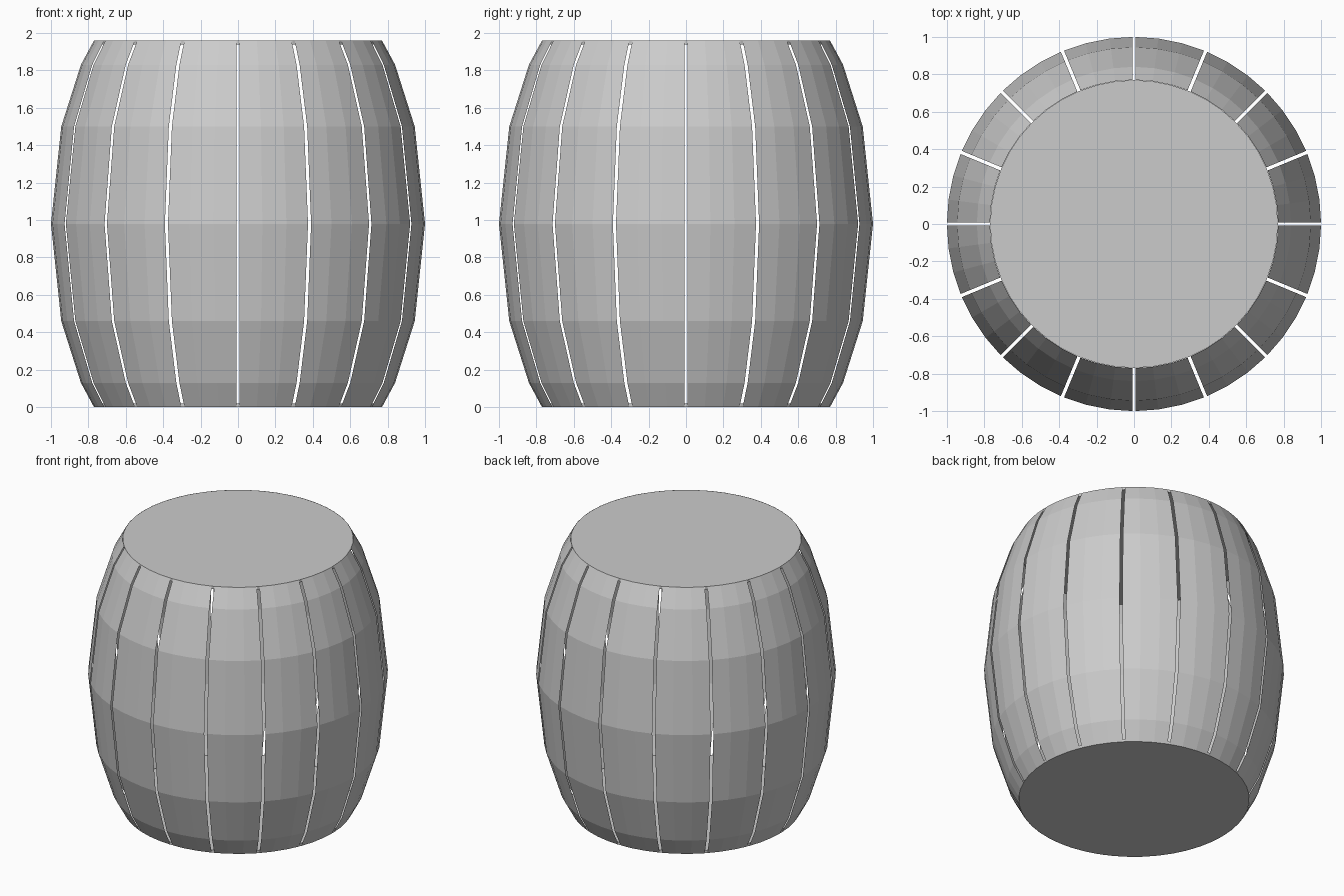
import bpy
import bmesh
import math

cube = bpy.data.objects.get("Cube")
if cube:
    bpy.data.objects.remove(cube, do_unlink=True)

grey = bpy.data.materials.new("plain grey")
grey.use_nodes = True
colour = (0.6, 0.6, 0.6, 1)
grey.diffuse_color = colour
grey.node_tree.nodes["Principled BSDF"].inputs["Base Color"].default_value = colour

STAVES = 16
FACETS = 3
GAP = 0.018
HEIGHT = 1.96
MID = HEIGHT / 2

# Barrel outline: radius and height, lower half mirrored to the upper half
lower = [(0.77, 0), (0.84, 0.13), (0.945, 0.46)]
profile = lower + [(1.0, MID)] + [(r, HEIGHT - z) for r, z in reversed(lower)]


def add_object(name, bm):
    mesh = bpy.data.meshes.new(name)
    bm.to_mesh(mesh)
    bm.free()
    mesh.materials.append(grey)
    obj = bpy.data.objects.new(name, mesh)
    bpy.context.collection.objects.link(obj)
    return obj


# One thin curved stave between two open slots
def add_stave(index):
    bm = bmesh.new()
    step = 2 * math.pi / STAVES
    rows = []
    for r, z in profile:
        edge = math.asin(GAP / 2 / r)
        row = []
        for k in range(FACETS + 1):
            a = index * step + step * k / FACETS
            if k == 0:
                a += edge
            elif k == FACETS:
                a -= edge
            row.append(bm.verts.new((r * math.cos(a), r * math.sin(a), z)))
        rows.append(row)
    for low, high in zip(rows, rows[1:]):
        for k in range(FACETS):
            bm.faces.new((low[k], low[k + 1], high[k + 1], high[k]))
    add_object(f"stave_{index + 1}", bm)


for i in range(STAVES):
    add_stave(i)


# Round heads closing both ends
def add_head(name, z):
    bm = bmesh.new()
    bmesh.ops.create_cone(bm, cap_ends=True, segments=STAVES * FACETS,
                          radius1=0.769, radius2=0.769, depth=0.02)
    bmesh.ops.translate(bm, vec=(0, 0, z), verts=bm.verts)
    add_object(name, bm)


add_head("bottom_head", 0.01)
add_head("top_head", HEIGHT - 0.01)
